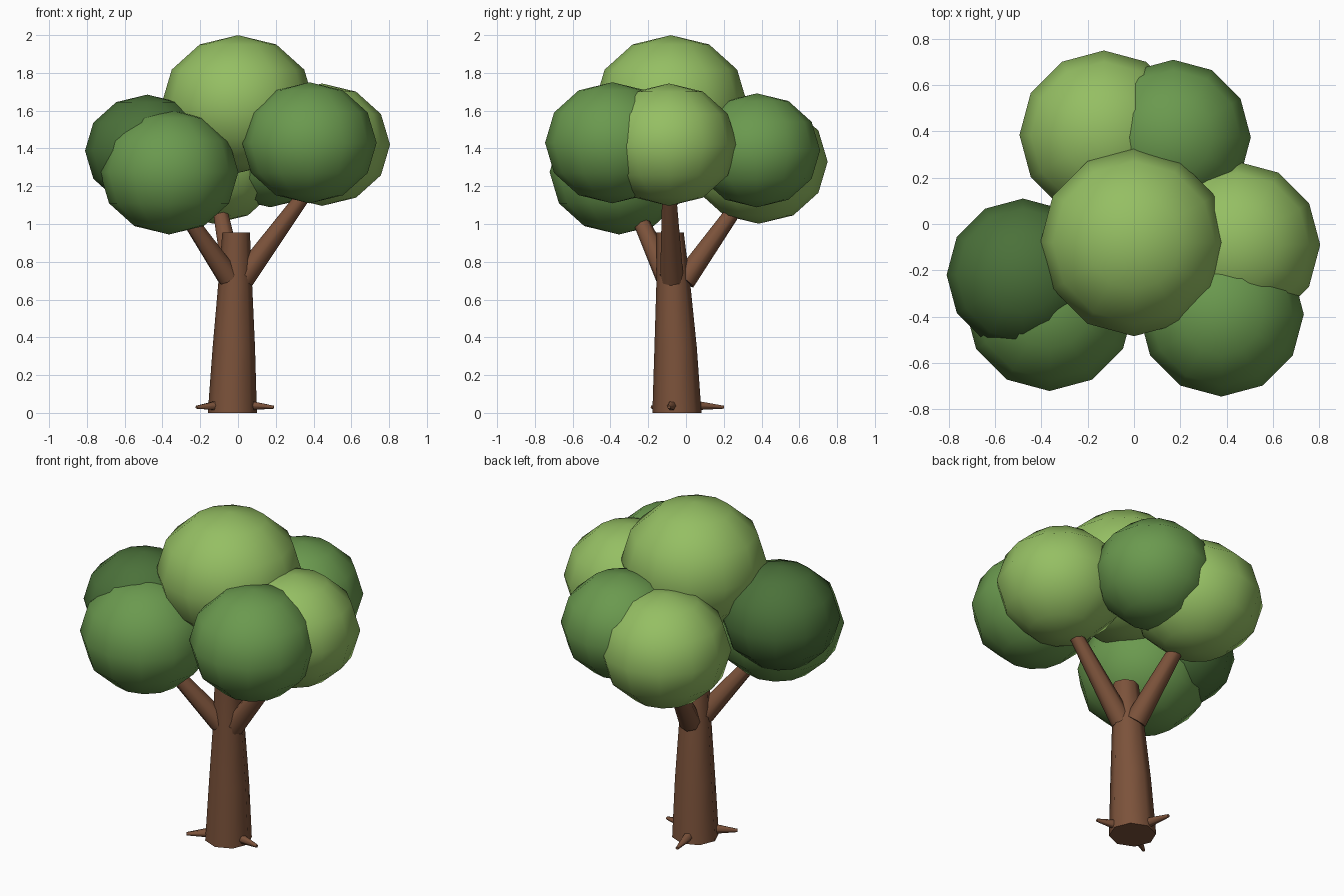
import bpy, bmesh
from math import cos, sin, pi
from mathutils import Vector

if "Cube" in bpy.data.objects:
    bpy.data.objects.remove(bpy.data.objects["Cube"])


def material(name, rgb):
    m = bpy.data.materials.new(name)
    m.diffuse_color = (*rgb, 1)
    m.use_nodes = True
    m.node_tree.nodes["Principled BSDF"].inputs["Base Color"].default_value = m.diffuse_color
    return m


BARK = material("bark", (0.20, 0.085, 0.043))
LIGHT = material("leaf_light", (0.30, 0.52, 0.125))
MID = material("leaf_mid", (0.145, 0.32, 0.077))
DARK = material("leaf_dark", (0.070, 0.165, 0.042))


def finish(name, bm, mat):
    bmesh.ops.recalc_face_normals(bm, faces=bm.faces)
    me = bpy.data.meshes.new(name)
    bm.to_mesh(me)
    bm.free()
    for p in me.polygons:
        p.use_smooth = len(p.vertices) < 5   # end caps stay flat
    me.materials.append(mat)
    ob = bpy.data.objects.new(name, me)
    bpy.context.collection.objects.link(ob)
    return ob


def limb(name, stations, sides=8, upright=False):
    """Loft rings through (centre, radius) stations and cap both ends."""
    bm = bmesh.new()
    axis = Vector(stations[-1][0]) - Vector(stations[0][0])
    if upright:
        axis = Vector((0, 0, 1))
    q = axis.to_track_quat('Z', 'Y')
    rings = []
    for c, r in stations:
        rings.append([bm.verts.new(Vector(c) + q @ Vector(
            (r * cos(2 * pi * i / sides), r * sin(2 * pi * i / sides), 0)))
            for i in range(sides)])
    for a, b in zip(rings, rings[1:]):
        for i in range(sides):
            j = (i + 1) % sides
            bm.faces.new((a[i], a[j], b[j], b[i]))
    bm.faces.new(rings[0][::-1])
    bm.faces.new(rings[-1])
    return finish(name, bm, BARK)


def leaf_ball(name, centre, r, mat):
    """Low-poly, slightly flattened ball of leaves."""
    bm = bmesh.new()
    bmesh.ops.create_uvsphere(bm, u_segments=12, v_segments=6, radius=1)
    bmesh.ops.scale(bm, vec=(r, r, r * 0.9), verts=bm.verts)
    bmesh.ops.translate(bm, vec=centre, verts=bm.verts)
    return finish(name, bm, mat)


# Leaning, tapering trunk
limb("trunk", [((-0.03, -0.048, 0.0), 0.130), ((-0.022, -0.055, 0.35), 0.112),
               ((-0.015, -0.067, 0.68), 0.090), ((-0.01, -0.085, 0.955), 0.073)],
     upright=True)

# Three branches
for name, base, tip in [
        ("branch_left", (-0.05, -0.10, 0.72), (-0.31, -0.28, 1.10)),
        ("branch_right", (0.025, -0.075, 0.71), (0.37, -0.09, 1.18)),
        ("branch_back", (-0.02, -0.01, 0.70), (-0.11, 0.31, 1.15))]:
    limb(name, [(base, 0.062), (tip, 0.036)])

# Three roots poking out at the ground
for name, base, tip in [
        ("root_right", (0.05, -0.07, 0.04), (0.19, -0.09, 0.03)),
        ("root_back", (-0.05, 0.04, 0.04), (-0.08, 0.20, 0.03)),
        ("root_left", (-0.10, -0.10, 0.04), (-0.22, -0.18, 0.03))]:
    limb(name, [(base, 0.030), (tip, 0.009)], sides=6)

# Crown
for name, centre, r, mat in [
        ("leaves_top", (0.0, -0.08, 1.635), 0.405, LIGHT),
        ("leaves_back_left", (-0.13, 0.385, 1.33), 0.365, LIGHT),
        ("leaves_back_right", (0.17, 0.375, 1.39), 0.335, MID),
        ("leaves_right", (0.445, -0.09, 1.42), 0.36, LIGHT),
        ("leaves_front_right", (0.378, -0.39, 1.43), 0.356, MID),
        ("leaves_front_left", (-0.365, -0.355, 1.275), 0.367, MID),
        ("leaves_left", (-0.48, -0.22, 1.388), 0.33, DARK)]:
    leaf_ball(name, centre, r, mat)
